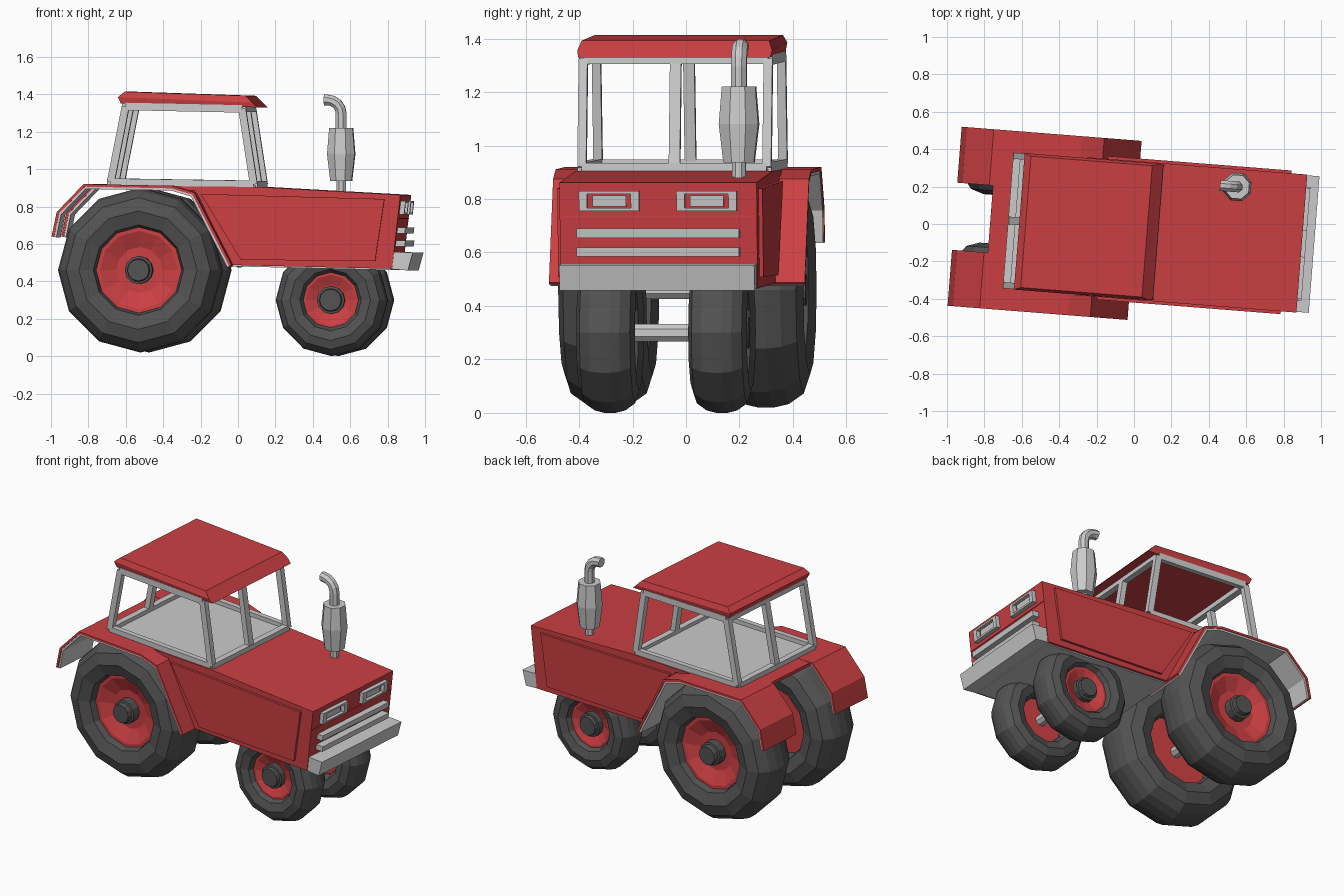
import bpy, bmesh, math
from mathutils import Matrix, Vector

if "Cube" in bpy.data.objects:
    bpy.data.objects.remove(bpy.data.objects["Cube"])


def material(name, rgb):
    m = bpy.data.materials.new(name)
    m.diffuse_color = (*rgb, 1)
    m.use_nodes = True
    m.node_tree.nodes["Principled BSDF"].inputs["Base Color"].default_value = m.diffuse_color
    return m


RED = material("red_paint", (0.60, 0.05, 0.055))
DARK = material("dark_rubber", (0.085, 0.085, 0.085))
parts = []


def finish(name, bm, mat=None):
    bmesh.ops.recalc_face_normals(bm, faces=bm.faces)
    me = bpy.data.meshes.new(name)
    bm.to_mesh(me)
    bm.free()
    ob = bpy.data.objects.new(name, me)
    bpy.context.collection.objects.link(ob)
    if mat:
        me.materials.append(mat)
    parts.append(ob)
    return ob


def loft(name, rings, mat=None, closed=False, caps=True):
    """Bridge successive rings of points into a skin."""
    bm = bmesh.new()
    vs = [[bm.verts.new(p) for p in r] for r in rings]
    n = len(vs[0])
    pairs = list(zip(vs, vs[1:])) + ([(vs[-1], vs[0])] if closed else [])
    for a, b in pairs:
        for i in range(n):
            j = (i + 1) % n
            bm.faces.new((a[i], a[j], b[j], b[i]))
    if caps and not closed:
        bm.faces.new(vs[0])
        bm.faces.new(vs[-1])
    return finish(name, bm, mat)


def prism(name, xz, y0, y1, mat=None):
    return loft(name, [[(x, y, z) for x, z in xz] for y in (y0, y1)], mat)


def lathe(name, prof, center, n, mat=None, axis='Y', closed=False, phase=0.0):
    """Spin (radius, height) points around an axis through center."""
    cx, cy, cz = center
    rings = []
    for r, h in prof:
        ring = []
        for k in range(n):
            a = 2 * math.pi * k / n + phase
            u, v = r * math.cos(a), r * math.sin(a)
            ring.append((cx + u, cy + h, cz + v) if axis == 'Y' else (cx + u, cy + v, cz + h))
        rings.append(ring)
    return loft(name, rings, mat, closed)


def beam(name, a, b, w, d=None, mat=None):
    a, b = Vector(a), Vector(b)
    q = (b - a).to_track_quat('Z', 'Y')
    d = d or w
    sec = [(-w / 2, -d / 2), (w / 2, -d / 2), (w / 2, d / 2), (-w / 2, d / 2)]
    return loft(name, [[p + q @ Vector((x, y, 0)) for x, y in sec] for p in (a, b)], mat)


def offset(path, t):
    """Shift an xz polyline sideways by t with mitred corners."""
    pts = [Vector(p) for p in path]
    segs = [(b - a).normalized() for a, b in zip(pts, pts[1:])]
    out = []
    for i, p in enumerate(pts):
        d0, d1 = segs[max(i - 1, 0)], segs[min(i, len(segs) - 1)]
        n0, n1 = Vector((d0.y, -d0.x)), Vector((d1.y, -d1.x))
        m = (n0 + n1).normalized()
        out.append(tuple(p + m * t / m.dot(n0)))
    return out


def strip(name, path, t0, t1, y0, y1, mat=None):
    return prism(name, offset(path, t0) + offset(path, t1)[::-1], y0, y1, mat)


# Body, raised side panels and grey underside
prism("hood_body", [(-.21, .907), (.13, .905), (.90, .862), (.855, .467), (.0, .487)], -.37, .37, RED)
for s, side in ((1, "left"), (-1, "right")):
    prism(f"side_panel_{side}", [(-.17, .867), (.815, .84), (.765, .508), (.045, .515)],
          s * .365, s * .385, RED)
strip("underside_plate", [(.85, .466), (.0, .486), (-.20, .885)], -.006, .008, -.355, .355)
prism("rear_deck", [(-.77, .898), (-.2, .885), (-.2, .907), (-.77, .918)], -.37, .37, RED)

# Rear fenders: red skin with a grey liner
fender = [(-.962, .64), (-.935, .77), (-.79, .92), (-.317, .911), (-.197, .875), (.003, .487)]
for s, side in ((1, "left"), (-1, "right")):
    strip(f"fender_{side}", fender, 0, .014, s * .18, s * .48, RED)
    strip(f"fender_liner_{side}", fender, .014, .026, s * .185, s * .475)

# Wheels and axles
TIRE = [(.50, .50), (.55, .85), (.72, 1.0), (.88, .86), (.97, .52), (1.0, .18)]
for tag, x, z, r, yc, hw, rim in (("rear", -.50, .46, .44, .295, .165, .225),
                                  ("front", .52, .30, .30, .21, .11, .145)):
    for s, side in ((1, "left"), (-1, "right")):
        c = (x, s * yc, z)
        prof = [(rim if i < 1 else k * r, s * h * hw) for i, (k, h) in enumerate(TIRE)]
        prof += [(a, -b) for a, b in reversed(prof)]
        lathe(f"{tag}_tire_{side}", prof, c, 12, DARK, closed=True)
        lathe(f"{tag}_rim_{side}", [(rim * 1.02, -s * hw * .3), (rim * 1.02, s * hw * .62),
                                    (rim * .93, s * hw * .62), (rim * .55, s * hw * .4)],
              c, 12, RED)
        lathe(f"{tag}_hub_{side}", [(.075, s * hw * .3), (.075, s * hw * .72), (.062, s * hw * .74),
                                    (.058, s * hw * .92)], c, 12, DARK)
    lathe(f"{tag}_axle", [(.036, -yc), (.036, yc)], (x, 0, z), 8, phase=math.pi / 8)

# Cab floor and frame
prism("cab_floor", [(-.66, .91), (.12, .90), (.12, .913), (-.66, .923)], -.35, .35)
F0, F1, B0, B1 = (.112, .918), (.05, 1.322), (-.655, .930), (-.575, 1.335)
Y = .347
for s, side in ((1, "left"), (-1, "right")):
    for tag, p, q in (("front_pillar", F0, F1), ("rear_pillar", B0, B1),
                      ("lower_rail", B0, F0), ("upper_rail", B1, F1)):
        beam(f"cab_{tag}_{side}", (p[0], s * Y, p[1]), (q[0], s * Y, q[1]), .033, .04)
for tag, p, q in (("front", F0, F1), ("rear", B0, B1)):
    beam(f"cab_{tag}_center_post", (p[0], 0, p[1]), (q[0], 0, q[1]), .042, .035)
    for level, e in (("lower", p), ("upper", q)):
        beam(f"cab_{tag}_{level}_crossbar", (e[0], -Y, e[1]), (e[0], Y, e[1]), .04, .035)

# Roof with bevelled edges
loft("roof", [[(x, s * y, z) for x, z, y, s in
               ((a, za, h, -1), (b, zb, h, -1), (b, zb, h, 1), (a, za, h, 1))]
              for a, za, b, zb, h in ((-.60, 1.35, .13, 1.33, .36),
                                      (-.615, 1.385, .105, 1.355, .366),
                                      (-.58, 1.414, .07, 1.392, .352))], RED)

# Headlights: open frame with a lens inside
for s, side in ((1, "left"), (-1, "right")):
    yc, zc = s * .183, .793

    def rect(x, w, h):
        return [(x + .11 * dz * h, yc + dy * w, zc + dz * h)
                for dy, dz in ((-1, -1), (1, -1), (1, 1), (-1, 1))]
    loft(f"headlight_frame_{side}", [rect(.87, .113, .037), rect(.918, .113, .037),
                                     rect(.918, .082, .026), rect(.87, .082, .026)], closed=True)
    loft(f"headlight_lens_{side}", [rect(.88, .063, .021), rect(.903, .063, .021)])

# Grille bars, hood seam and bumper
for i, z in enumerate((.672, .602)):
    prism(f"grille_bar_{i + 1}", [(.86, z - .017), (.918, z - .017), (.922, z + .017), (.86, z + .017)],
          -.305, .305)
prism("grille_seam", [(.87, .732), (.889, .732), (.889, .738), (.87, .738)], -.368, .368, RED)
prism("bumper", [(.845, .466), (.94, .458), (.966, .553), (.86, .557)], -.366, .366)

# Exhaust: stub, barrel muffler, curved pipe
ex, ey = .532, .275
lathe("exhaust_stub", [(.028, .86), (.028, .95)], (ex, ey, 0), 8, axis='Z', phase=math.pi / 8)
lathe("muffler", [(.062, .937), (.08, 1.08), (.068, 1.22)], (ex, ey, 0), 8, axis='Z', phase=math.pi / 8)
path = [(ex, 1.21, 0)]
for k in range(5):
    a = math.radians(k * 22.5)
    path.append((ex - .075 * (1 - math.cos(a)), 1.295 + .075 * math.sin(a), a))
path.append((ex - .092, 1.37, math.pi / 2))
rings = []
for px, pz, a in path:
    ring = []
    for k in range(8):
        t = math.pi / 4 * (k + .5)
        u, v = .031 * math.cos(t), .031 * math.sin(t)
        ring.append((px + u * math.cos(a), ey + v, pz + u * math.sin(a)))
    rings.append(ring)
loft("exhaust_pipe", rings)

# Whole tractor stands slightly turned
M = Matrix.Translation((0, -.034, 0)) @ Matrix.Rotation(math.radians(-4.5), 4, 'Z')
for ob in parts:
    ob.matrix_world = M
